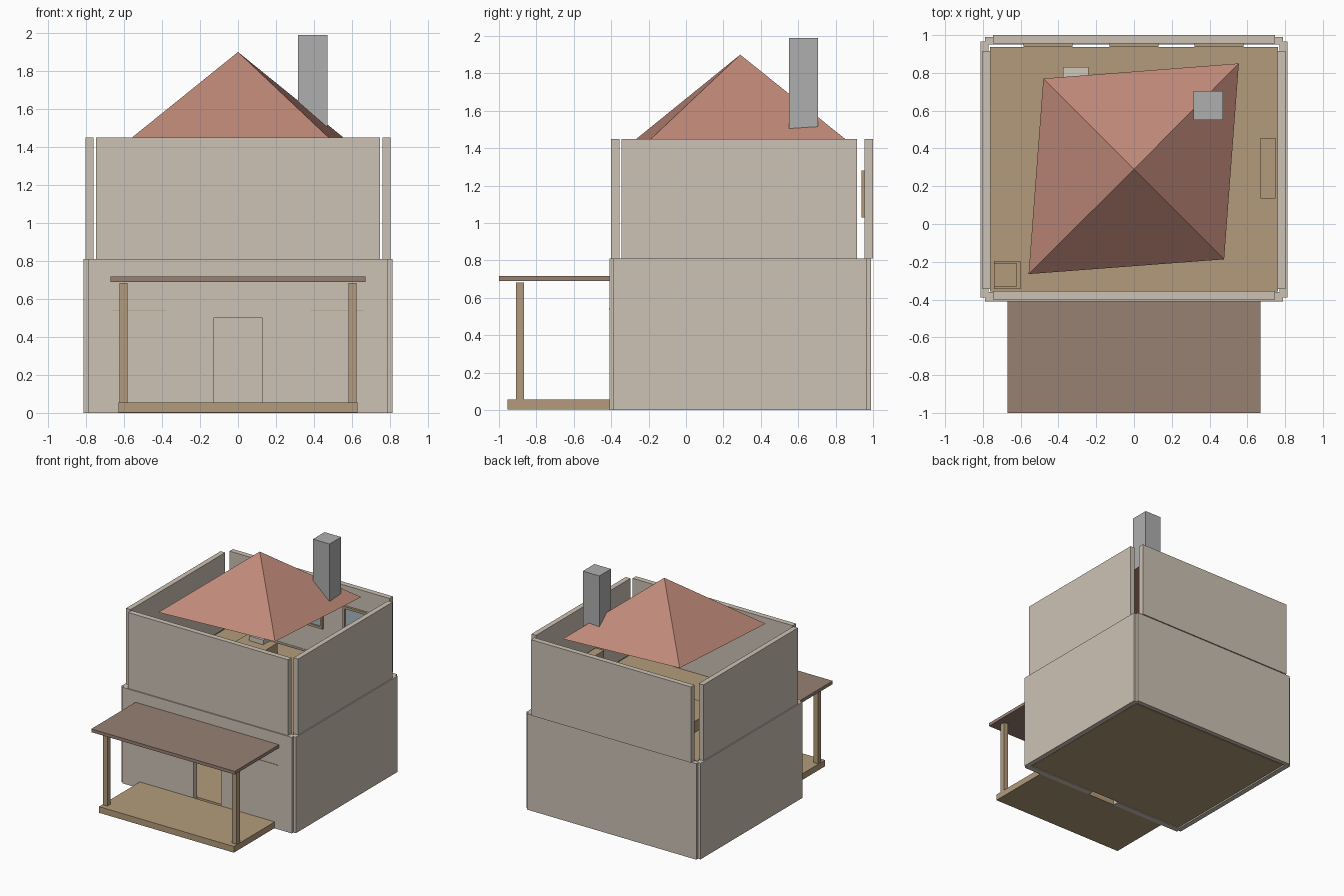
import bpy, bmesh

cube = bpy.data.objects.get("Cube")
if cube:
    bpy.data.objects.remove(cube, do_unlink=True)


def material(name, r, g, b):
    m = bpy.data.materials.new(name)
    m.use_nodes = True
    m.diffuse_color = (r, g, b, 1)
    m.node_tree.nodes["Principled BSDF"].inputs["Base Color"].default_value = (r, g, b, 1)
    return m


plaster = material("plaster", 0.61, 0.54, 0.46)
wood = material("wood", 0.45, 0.33, 0.20)
tile = material("roof_tile", 0.52, 0.25, 0.19)
porch_tile = material("porch_brown", 0.31, 0.22, 0.175)
stone = material("chimney_stone", 0.43, 0.43, 0.43)
glass = material("window_glass", 0.40, 0.50, 0.56)
linen = material("linen", 0.62, 0.59, 0.50)


def finish(name, bm, mat):
    bmesh.ops.recalc_face_normals(bm, faces=bm.faces)
    mesh = bpy.data.meshes.new(name)
    bm.to_mesh(mesh)
    bm.free()
    mesh.materials.append(mat)
    obj = bpy.data.objects.new(name, mesh)
    bpy.context.collection.objects.link(obj)
    return obj


def box(name, mat, x, y, z):
    """Box from a (low, high) range on each axis."""
    bm = bmesh.new()
    bmesh.ops.create_cube(bm, size=1)
    for v in bm.verts:
        v.co = [r[0] if c < 0 else r[1] for c, r in zip(v.co, (x, y, z))]
    return finish(name, bm, mat)


def extrude_y(name, mat, outline, y0, y1):
    """Upright xz outline given depth along y."""
    bm = bmesh.new()
    face = bm.faces.new([bm.verts.new((x, y0, z)) for x, z in outline])
    made = bmesh.ops.extrude_face_region(bm, geom=[face])["geom"]
    for v in made:
        if isinstance(v, bmesh.types.BMVert):
            v.co.y = y1
    return finish(name, bm, mat)


def mirrored(low, high, side):
    return tuple(sorted((low * side, high * side)))


SIDES = (("left", 1), ("right", -1))
STOREY, TOP = 0.81, 1.45

# Lower storey, with a doorway cut through the front wall
extrude_y("lower_front_wall", plaster,
          [(-0.79, 0), (-0.13, 0), (-0.13, 0.5), (0.13, 0.5),
           (0.13, 0), (0.79, 0), (0.79, STOREY), (-0.79, STOREY)], -0.41, -0.36)
box("lower_back_wall", plaster, (-0.79, 0.79), (0.95, 0.99), (0, STOREY))
for label, s in SIDES:
    box(f"lower_{label}_wall", plaster, mirrored(0.77, 0.813, s), (-0.39, 0.967), (0, STOREY))

# Upper storey, open at the corners
box("upper_front_wall", plaster, (-0.747, 0.747), (-0.40, -0.355), (STOREY, TOP))
box("upper_back_wall", plaster, (-0.747, 0.747), (0.955, 1.0), (STOREY, TOP))
for label, s in SIDES:
    box(f"upper_{label}_wall", plaster, mirrored(0.76, 0.803, s), (-0.345, 0.915), (STOREY, TOP))

# Floors
for label, z in (("lower", 0.005), ("upper", 0.77)):
    box(f"{label}_floor", wood, (-0.762, 0.762), (-0.358, 0.937), (z, z + 0.035))

# Pyramid roof, slightly turned on the house
bm = bmesh.new()
ring = [bm.verts.new((x, y, TOP)) for x, y in
        ((-0.48, 0.77), (0.555, 0.85), (0.477, -0.187), (-0.558, -0.265))]
apex = bm.verts.new((0, 0.29, 1.9))
bm.faces.new(ring)
for i in range(len(ring)):
    bm.faces.new((ring[i - 1], ring[i], apex))
finish("main_roof", bm, tile)
box("chimney", stone, (0.315, 0.47), (0.55, 0.705), (1.46, 1.99))

# Porch
box("porch_floor", wood, (-0.63, 0.63), (-0.955, -0.41), (0.003, 0.055))
box("porch_roof", porch_tile, (-0.67, 0.67), (-1.0, -0.41), (0.69, 0.717))
for label, s in SIDES:
    box(f"{label}_porch_post", wood, mirrored(0.582, 0.625, s), (-0.91, -0.867), (0.055, 0.683))
    box(f"{label}_sill_strip", wood, mirrored(0.38, 0.66, s), (-0.413, -0.41), (0.538, 0.543))

# Framed windows inside the upper back wall
BAR, LOW, HIGH = 0.02, 1.03, 1.28
for label, cx in (("right", -0.455), ("middle", 0), ("left", 0.45)):
    x0, x1 = cx - 0.13, cx + 0.13
    depth = (0.937, 0.955)
    box(f"{label}_window_glass", glass, (x0 + BAR, x1 - BAR), (0.947, 0.955), (LOW + BAR, HIGH - BAR))
    for part, z in (("sill", LOW), ("lintel", HIGH - BAR)):
        box(f"{label}_window_{part}", wood, (x0, x1), depth, (z, z + BAR))
    for part, x in (("jamb_a", x0), ("jamb_b", x1 - BAR)):
        box(f"{label}_window_{part}", wood, (x, x + BAR), depth, (LOW + BAR, HIGH - BAR))

# Furniture on the upper floor
box("bed_base", wood, (-0.45, -0.17), (0.2, 0.77), (0.805, 0.9))
box("pillow", linen, (-0.375, -0.24), (0.68, 0.83), (0.9, 0.94))
box("shelf", wood, (0.67, 0.748), (0.135, 0.455), (0.805, 1.05))
box("chest", wood, (-0.742, -0.6), (-0.345, -0.195), (0.805, 0.92))
box("chest_lid", wood, (-0.74, -0.62), (-0.33, -0.21), (0.92, 0.94))
